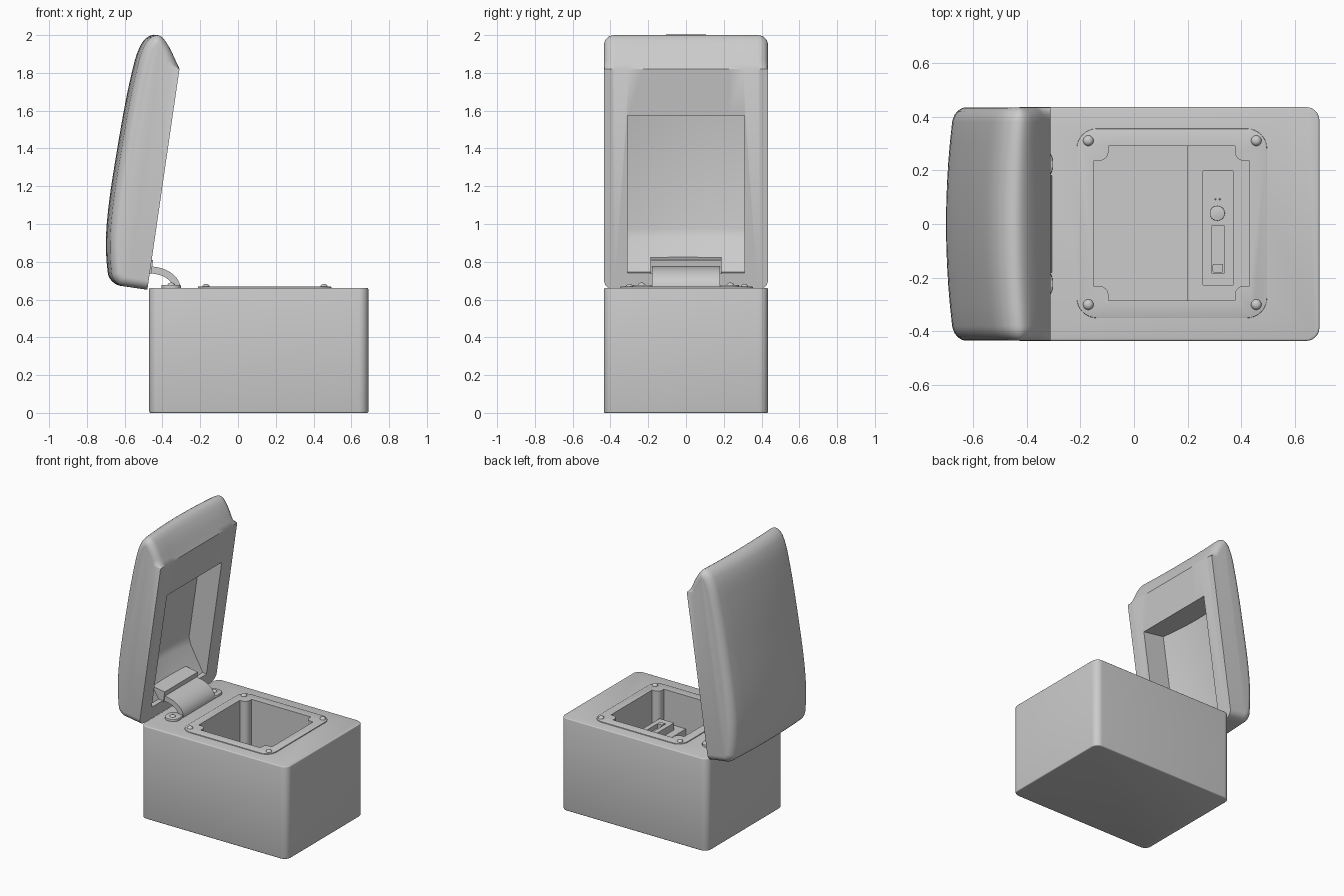
import bpy, bmesh
from math import sin, cos, pi, sqrt, hypot
from mathutils import Vector

if "Cube" in bpy.data.objects:
    bpy.data.objects.remove(bpy.data.objects["Cube"])


def loft(name, rings):
    """Skin a list of closed rings and cap both ends."""
    bm = bmesh.new()
    vs = [[bm.verts.new(p) for p in r] for r in rings]
    n = len(vs[0])
    for a, b in zip(vs, vs[1:]):
        for i in range(n):
            j = (i + 1) % n
            bm.faces.new((a[i], a[j], b[j], b[i]))
    bm.faces.new(vs[0])
    bm.faces.new(vs[-1])
    bmesh.ops.recalc_face_normals(bm, faces=bm.faces)
    me = bpy.data.meshes.new(name)
    bm.to_mesh(me)
    bm.free()
    ob = bpy.data.objects.new(name, me)
    bpy.context.collection.objects.link(ob)
    return ob


def prism(name, pts, z0, z1):
    return loft(name, [[(x, y, z) for x, y in pts] for z in (z0, z1)])


def rrect(x0, x1, y0, y1, r, seg=8):
    pts = []
    for k, (cx, cy) in enumerate([(x1-r, y1-r), (x0+r, y1-r), (x0+r, y0+r), (x1-r, y0+r)]):
        for i in range(seg + 1):
            a = (k + i / seg) * pi / 2
            pts.append((cx + r * cos(a), cy + r * sin(a)))
    return pts


def active(ob):
    bpy.ops.object.select_all(action='DESELECT')
    ob.select_set(True)
    bpy.context.view_layer.objects.active = ob


def bevel(ob, w, seg=3):
    m = ob.modifiers.new("bevel", 'BEVEL')
    m.width, m.segments, m.limit_method, m.angle_limit = w, seg, 'ANGLE', 1.0
    active(ob)
    bpy.ops.object.modifier_apply(modifier=m.name)


def cut(ob, cutter):
    m = ob.modifiers.new("cut", 'BOOLEAN')
    m.operation, m.object, m.solver = 'DIFFERENCE', cutter, 'EXACT'
    active(ob)
    bpy.ops.object.modifier_apply(modifier=m.name)


def remove(ob):
    bpy.data.objects.remove(ob, do_unlink=True)


def dome(name, x, y, z, r, h):
    """Low round screw head."""
    rings = []
    for k in range(5):
        a = k / 5 * pi / 2
        rings.append([(x + r*cos(a)*cos(t*pi/8), y + r*cos(a)*sin(t*pi/8), z + h*sin(a))
                      for t in range(16)])
    return loft(name, rings)


# Base box and top frame
TOP = 0.662
body = prism("base_box", rrect(-0.47, 0.69, -0.435, 0.435, 0.05), 0, TOP)
bevel(body, 0.007)
frame = prism("top_frame", rrect(-0.213, 0.495, -0.35, 0.355, 0.075), TOP - 0.03, TOP + 0.006)
bevel(frame, 0.003, 2)

# Well with a rounded post in each corner
X0, X1, Y0, Y1, N, R = -0.15, 0.43, -0.285, 0.29, 0.055, 0.035
corner = [(0, N)] + [(N-R + R*sin(i*pi/12), N-R + R*cos(i*pi/12)) for i in range(7)] + [(N, 0)]
well = []
for sx, sy in ((1, 1), (-1, 1), (-1, -1), (1, -1)):
    pts = [((X0 if sx > 0 else X1) + sx*x, (Y0 if sy > 0 else Y1) + sy*y) for x, y in corner]
    well += pts if sx * sy > 0 else pts[::-1]
cutter = prism("well_cutter", well, 0.12, 0.8)
cut(body, cutter)
cut(frame, cutter)
remove(cutter)

# Frame screws
for x in (-0.17, 0.455):
    for y in (-0.3, 0.31):
        dome("frame_screw", x, y, TOP + 0.004, 0.02, 0.017)

# Raised step in the well with the control panel
prism("well_step", [(0.2, Y0), (X1, Y0), (X1, Y1), (0.2, Y1)], 0.11, 0.43)
panel = prism("control_panel", rrect(0.255, 0.37, -0.23, 0.2, 0.006, 3), 0.42, 0.48)
cutter = prism("slot_cutter", rrect(0.289, 0.336, -0.185, -0.005, 0.004, 3), 0.45, 0.55)
cut(panel, cutter)
remove(cutter)
prism("slider", rrect(0.293, 0.332, -0.18, -0.148, 0.004, 3), 0.44, 0.485)
button = prism("round_button", rrect(0.282, 0.338, 0.012, 0.068, 0.0279, 6), 0.47, 0.49)
bevel(button, 0.003, 2)
for x in (0.303, 0.319):
    dome("indicator", x, 0.092, 0.479, 0.003, 0.004)

# Lid: local u runs up its flat face, d goes outward from the face
EU, ED = (0.144, 0.9896), (-0.9896, 0.144)


def lid_pt(u, y, d):
    return (-0.48 + u*EU[0] + d*ED[0], y, 0.652 + u*EU[1] + d*ED[1])


keys = [(0.0, 0.1), (0.006, 0.172), (0.055, 0.219), (0.315, 0.263), (0.77, 0.264), (1.127, 0.247),
        (1.285, 0.218), (1.341, 0.16), (1.31, 0.098), (1.182, 0.0)]
outline = [Vector((0, 0))]
for i in range(len(keys) - 1):
    p = [Vector(keys[min(max(i + k, 0), len(keys) - 1)]) for k in (-1, 0, 1, 2)]
    # chord-scaled tangents keep the tight corners smooth
    L = (p[2] - p[1]).length
    t1 = (p[2] - p[0]).normalized() * L
    t2 = (p[3] - p[1]).normalized() * L
    for s in range(5):
        t = s / 5
        outline.append(p[1]*(2*t**3 - 3*t*t + 1) + t1*(t**3 - 2*t*t + t)
                       + p[2]*(3*t*t - 2*t**3) + t2*(t**3 - t*t))
outline.append(Vector(keys[-1]))


def inset_ring(y, off, crown):
    ring = []
    n = len(outline)
    for i, p in enumerate(outline):
        if i == 0:
            u, d = off, 0
        elif i == n - 1:
            u, d = p
        else:
            t = (outline[i + 1] - outline[i - 1]).normalized()
            u, d = p.x + t.y * off, p.y - t.x * off
            if p.y < 0.1 and p.x < 0.1:
                u = off
            if d < 0:
                d = 0.003
        # crown only thins the outer side
        d -= crown * min(1, max(0, d / 0.25))
        # flip offset if it went outward is not needed: outline runs clockwise
        ring.append(lid_pt(u, y, d))
    return ring


W, RAD = 0.434, 0.055
half = [(W - RAD) * k / 5 for k in range(6)] + [W - RAD + RAD*sin(k*pi/12) for k in range(1, 7)]
rings = []
for y in [-v for v in half[:0:-1]] + half:
    t = max(0, (abs(y) - (W - RAD)) / RAD)
    rings.append(inset_ring(y, RAD * (1 - sqrt(max(0, 1 - t*t))) * 0.9, 0.03 * (y / W)**2))
lid = loft("lid", rings)

# Hollow in the lid, floor follows the crown
rings = []
for k in range(-6, 7):
    y = 0.31 * k / 6
    c = 0.2 - 0.03 * (y / 0.31)**2
    rings.append([lid_pt(u, y, d) for u, d in
                  ((0.09, -0.05), (0.09, 0.03), (0.25, c - 0.02), (0.30, c),
                   (0.932, c), (0.932, -0.05))])
cutter = loft("lid_cutter", rings)
cut(lid, cutter)
remove(cutter)

# Hinge: block in the lid, curved arm, tabs and screws
loft("hinge_block", [[lid_pt(u, y, d) for u, d in
                      ((0.085, -0.008), (0.16, -0.008), (0.16, 0.13), (0.085, 0.09))]
                     for y in (-0.188, 0.188)])
arc = [i * pi / 24 for i in range(13)]
arm = [(-0.52, 0.775)] + [(-0.47 + 0.165*sin(a), 0.66 + 0.115*cos(a)) for a in arc]
arm += [(-0.47 + 0.125*sin(a), 0.66 + 0.078*cos(a)) for a in arc[::-1]] + [(-0.52, 0.738)]
hinge_arm = loft("hinge_arm", [[(x, y, z) for x, z in arm] for y in (-0.18, 0.18)])
hinge_tabs = []
for s in (-1, 1):
    y0, y1 = sorted((s * 0.165, s * 0.28))
    tab = prism("hinge_tab", rrect(-0.405, -0.303, y0, y1, 0.045), TOP - 0.01, TOP + 0.016)
    bevel(tab, 0.004, 2)
    dome("hinge_screw", -0.353, s * 0.235, TOP + 0.014, 0.02, 0.014)

# Smooth shading with sharp edges kept
bpy.ops.object.select_all(action='SELECT')
bpy.context.view_layer.objects.active = body
bpy.ops.object.shade_smooth_by_angle(angle=0.6)
